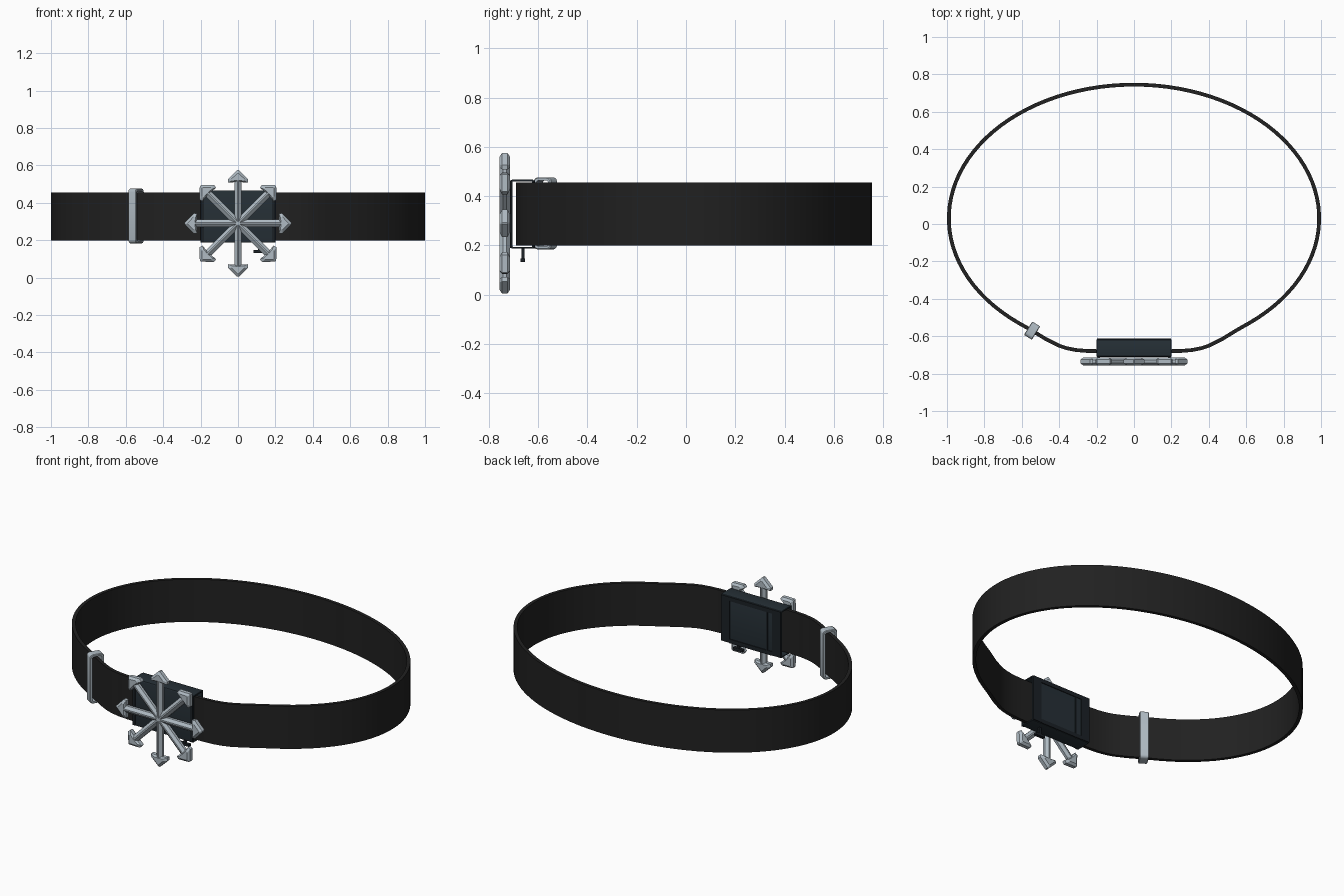
import bpy, bmesh, math
from mathutils import Vector, Matrix

cube = bpy.data.objects.get("Cube")
if cube:
    bpy.data.objects.remove(cube, do_unlink=True)


def material(name, rgb):
    m = bpy.data.materials.new(name)
    m.use_nodes = True
    m.diffuse_color = (*rgb, 1)
    m.node_tree.nodes["Principled BSDF"].inputs["Base Color"].default_value = (*rgb, 1)
    return m


LEATHER = material("black leather", (0.0152, 0.0152, 0.0152))
SLATE = material("dark slate", (0.019, 0.029, 0.037))
DARK = material("slate shadow", (0.011, 0.015, 0.019))
SILVER = material("silver", (0.434, 0.50, 0.55))


def finish(bm, name, mat, matrix=None, smooth=False):
    bmesh.ops.recalc_face_normals(bm, faces=bm.faces)
    mesh = bpy.data.meshes.new(name)
    bm.to_mesh(mesh)
    bm.free()
    mesh.materials.append(mat)
    ob = bpy.data.objects.new(name, mesh)
    bpy.context.collection.objects.link(ob)
    if matrix:
        ob.matrix_world = matrix
    if smooth:
        bpy.ops.object.select_all(action="DESELECT")
        ob.select_set(True)
        bpy.context.view_layer.objects.active = ob
        bpy.ops.object.shade_smooth_by_angle(angle=math.radians(30))
    return ob


def loft(rings, name, mat, matrix=None, closed=False, smooth=False):
    """Skin closed rings of points; cap the ends, or join last to first."""
    bm = bmesh.new()
    vs = [[bm.verts.new(p) for p in ring] for ring in rings]
    pairs = list(zip(vs, vs[1:])) + ([(vs[-1], vs[0])] if closed else [])
    n = len(vs[0])
    for a, b in pairs:
        for i in range(n):
            j = (i + 1) % n
            bm.faces.new((a[i], a[j], b[j], b[i]))
    if not closed:
        bm.faces.new(vs[0])
        bm.faces.new(vs[-1])
    return finish(bm, name, mat, matrix, smooth)


def box(name, lo, hi, mat):
    lo, hi = Vector(lo), Vector(hi)
    bm = bmesh.new()
    bmesh.ops.create_cube(bm, size=1)
    bmesh.ops.scale(bm, vec=hi - lo, verts=bm.verts)
    bmesh.ops.translate(bm, vec=(lo + hi) / 2, verts=bm.verts)
    return finish(bm, name, mat)


def rounded_rect(hw, hh, r, steps=3):
    pts = []
    for k, (sx, sy) in enumerate([(1, 1), (-1, 1), (-1, -1), (1, -1)]):
        for s in range(steps + 1):
            a = (k + s / steps) * math.pi / 2
            pts.append((sx * (hw - r) + r * math.cos(a), sy * (hh - r) + r * math.sin(a)))
    return pts


def sleeve(name, hw, hh, length, wall, r, mat, matrix):
    """Open rounded tube running along local x."""
    outer = rounded_rect(hw, hh, r)
    inner = rounded_rect(hw - wall, hh - wall, r * 0.5)
    e, c = length / 2, wall * 0.25
    slim = rounded_rect(hw - c, hh - c, r)
    rings = [[(x, p, q) for p, q in prof] for x, prof in
             ((-e, slim), (c - e, outer), (e - c, outer), (e, slim), (e, inner), (-e, inner))]
    return loft(rings, name, mat, matrix, closed=True, smooth=True)


# Belt: half path from back centre to front centre, then mirrored
half = []
for i in range(41):
    t = 2.465 * i / 40
    half.append((0.99 * math.sin(t), 0.03 + 0.715 * math.cos(t)))
half += [(0.55, -0.567), (0.47, -0.616), (0.4, -0.651), (0.36, -0.664),
         (0.31, -0.674), (0.25, -0.679), (0.18, -0.68), (0, -0.68)]
path = [Vector(p) for p in half] + [Vector((-x, y)) for x, y in half[-2:0:-1]]
rings = []
for i, p in enumerate(path):
    d = (path[(i + 1) % len(path)] - path[i - 1]).normalized()
    n = Vector((-d.y, d.x)) * 0.01
    a, b = p + n, p - n
    rings.append([(a.x, a.y, 0.2), (a.x, a.y, 0.455), (b.x, b.y, 0.455), (b.x, b.y, 0.2)])
loft(rings, "belt_strap", LEATHER, closed=True, smooth=True)

# Keeper loop around the strap
turn = Matrix.Translation((-0.545, -0.57, 0.33)) @ Matrix.Rotation(math.radians(-32), 4, "Z")
sleeve("keeper_loop", 0.042, 0.146, 0.05, 0.013, 0.018, SILVER, turn)

# Buckle case, open at the sides for the strap
sleeve("buckle_case", 0.0465, 0.14, 0.4, 0.007, 0.006, SLATE,
       Matrix.Translation((0, -0.6635, 0.327)))

# Raised border and panel on the back of the case
back = -0.618
for s, side in ((1, "left"), (-1, "right")):
    box(f"back_rail_{side}", (s * 0.17 - 0.028, back, 0.19), (s * 0.17 + 0.028, back + 0.006, 0.464), DARK)
for z, side in ((0.2, "bottom"), (0.452, "top")):
    box(f"back_rail_{side}", (-0.142, back, z - 0.012), (0.142, back + 0.006, z + 0.012), DARK)
box("back_divider", (-0.112, back, 0.212), (-0.1, back + 0.005, 0.44), DARK)

# Thin border on the front of the case
for s, side in ((1, "left"), (-1, "right")):
    box(f"front_rail_{side}", (s * 0.19 - 0.008, -0.714, 0.19), (s * 0.19 + 0.008, -0.709, 0.464), DARK)

# Release peg below the case
box("peg_stem", (0.107, -0.668, 0.14), (0.121, -0.654, 0.19), DARK)
box("peg_foot", (0.082, -0.672, 0.133), (0.146, -0.652, 0.147), DARK)

# Emblem: eight arrows around a centre, drawn along local x
head = [(0.285, 0.004), (0.236, 0.055), (0.218, 0.052), (0.222, 0.0),
        (0.218, -0.052), (0.236, -0.055), (0.285, -0.004)]
pivot = 0.243
levels = ((-0.022, 0.62), (-0.011, 1), (0.011, 1), (0.022, 0.62))
shaft = [(-0.02, -0.008), (-0.004, -0.021), (0.004, -0.021), (0.02, -0.008),
         (0.02, 0.008), (0.004, 0.021), (-0.004, 0.021), (-0.02, 0.008)]
for k in range(8):
    m = Matrix.Translation((0, -0.735, 0.29)) @ Matrix.Rotation(k * math.pi / 4, 4, "Y")
    loft([[(pivot + (x - pivot) * f, y, z * f) for x, z in head] for y, f in levels],
         f"arrow_head_{k + 1}", SILVER, m)
    loft([[(x, y, z) for z, y in shaft] for x in (0, 0.236)],
         f"arrow_shaft_{k + 1}", SILVER, m)
